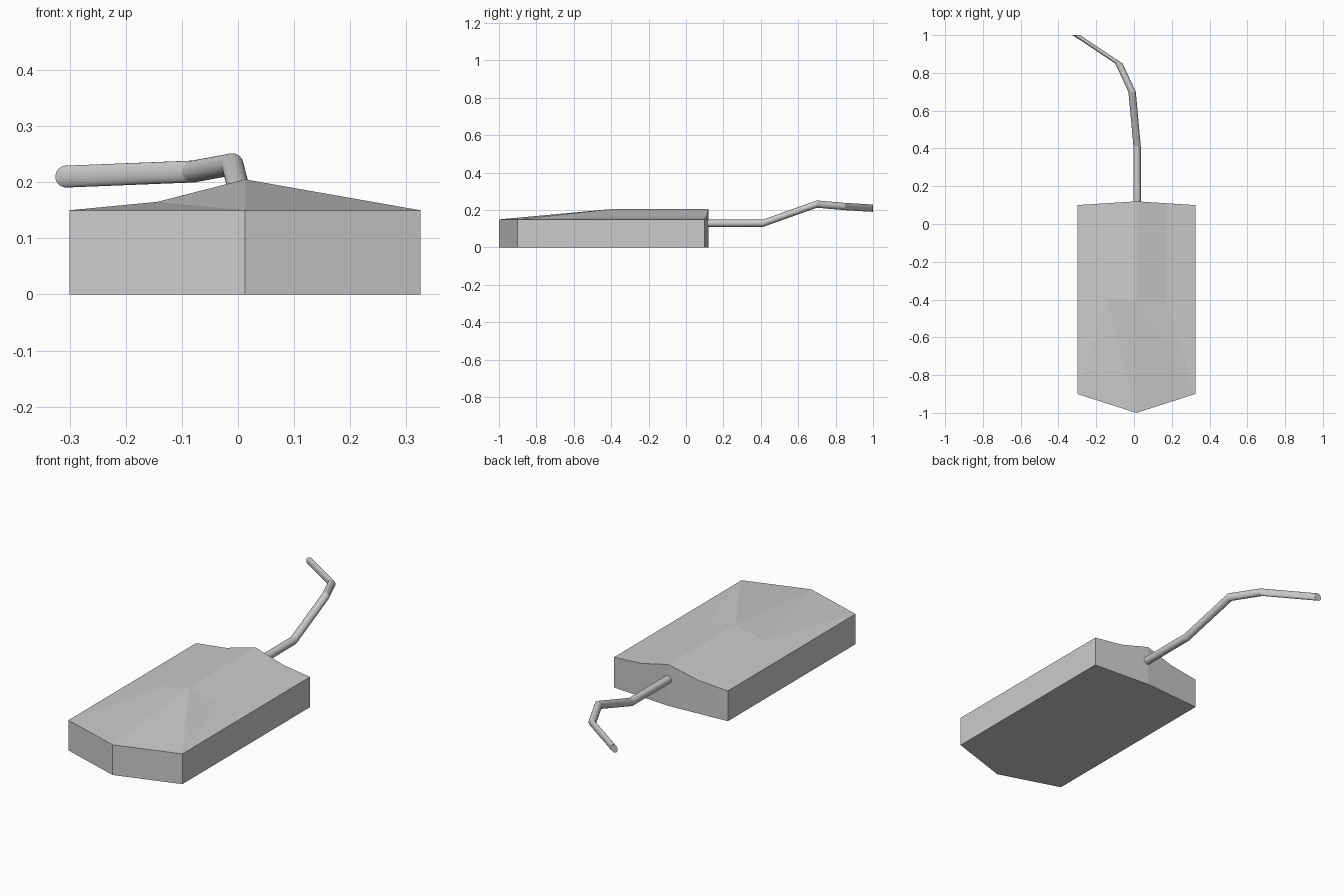
import bpy, math

if "Cube" in bpy.data.objects:
    bpy.data.objects.remove(bpy.data.objects["Cube"])

CX, HALF = 0.0125, 0.3125      # body centre line and half width
SIDE, RIDGE, SHOULDER = 0.15, 0.205, 0.165


def make_object(name, verts, faces):
    mesh = bpy.data.meshes.new(name)
    mesh.from_pydata(verts, [], faces)
    mesh.update()
    obj = bpy.data.objects.new(name, mesh)
    bpy.context.collection.objects.link(obj)
    return obj


def make_body():
    # Named points: l/r = sides, f/b = front/back, m = middle, s = shoulder
    L, R, h = CX - HALF, CX + HALF, HALF / 2
    points = {
        "lf0": (L, -0.9, 0), "f0": (CX, -1, 0), "rf0": (R, -0.9, 0),
        "rb0": (R, 0.1, 0), "b0": (CX, 0.12, 0), "lb0": (L, 0.1, 0),
        "lf": (L, -0.9, SIDE), "f": (CX, -1, SIDE), "rf": (R, -0.9, SIDE),
        "rb": (R, 0.1, SIDE), "lb": (L, 0.1, SIDE),
        "m": (CX, -0.4, RIDGE), "b": (CX, 0.12, RIDGE),
        "lsm": (CX - h, -0.4, SHOULDER), "lsb": (CX - h, 0.11, SHOULDER),
        "rsm": (CX + h, -0.4, SHOULDER), "rsb": (CX + h, 0.11, SHOULDER),
    }
    faces = [
        "lb0 b0 rb0 rf0 f0 lf0",                               # underside
        "lf0 f0 f lf", "f0 rf0 rf f",                          # nose
        "rf0 rb0 rb rf", "lb0 lf0 lf lb",                      # flanks
        "rb0 b0 b rsb rb", "b0 lb0 lb lsb b",                  # back
        "m rsm rsb b", "lsm m b lsb",                          # ridge
        "rsm rf rb rsb", "lf lsm lsb lb",                      # shoulders
        "f rf m", "rf rsm m", "f m lsm", "f lsm lf",           # front slope
    ]
    names = list(points)
    make_object("mouse_body", list(points.values()),
                [[names.index(n) for n in f.split()] for f in faces])


def make_cable():
    # Upright circle carried along the path without turning
    path = [(0.0165, 0.08, 0.129), (0.0165, 0.41, 0.129), (-0.01, 0.70, 0.232),
            (-0.08, 0.85, 0.219), (-0.306, 1.0, 0.21)]
    n, r = 32, 0.0195
    verts = [(x + r * math.cos(2 * math.pi * i / n), y,
              z + r * math.sin(2 * math.pi * i / n))
             for x, y, z in path for i in range(n)]
    faces = [(k * n + i, (k + 1) * n + i, (k + 1) * n + (i + 1) % n, k * n + (i + 1) % n)
             for k in range(len(path) - 1) for i in range(n)]
    last = (len(path) - 1) * n
    faces += [list(range(n)), list(range(last + n - 1, last - 1, -1))]
    obj = make_object("cable", verts, faces)
    bpy.context.view_layer.objects.active = obj
    obj.select_set(True)
    bpy.ops.object.shade_smooth_by_angle(angle=math.radians(15))


make_body()
make_cable()
